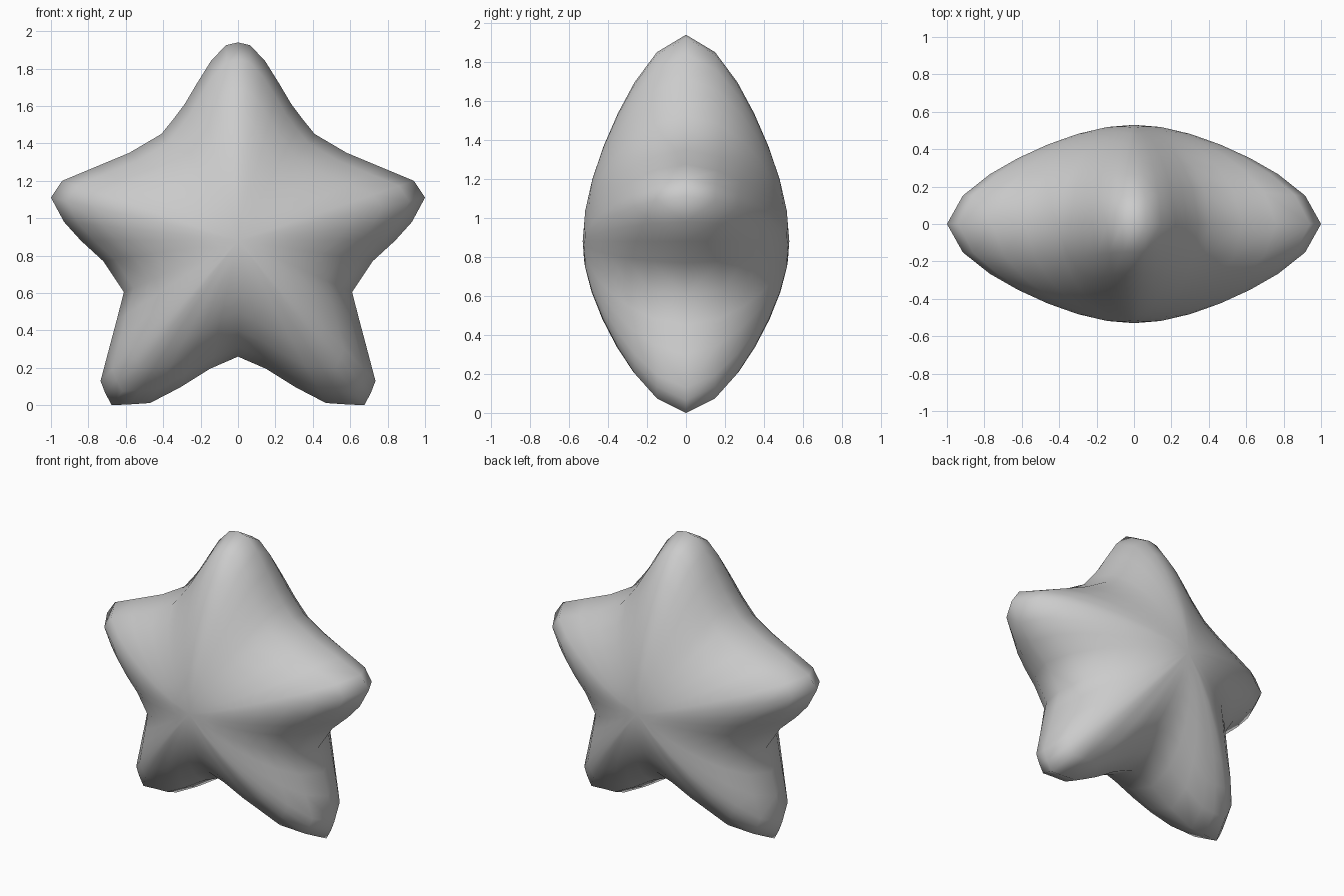
import bpy, bmesh, math

if "Cube" in bpy.data.objects:
    bpy.data.objects.remove(bpy.data.objects["Cube"])

CENTRE_Z = 0.88      # hub of the star
DEPTH = 0.53         # half thickness at the hub

# Right half of the star outline (x, z), from top tip to bottom notch
half = [(0, 1.94), (0.065, 1.925), (0.145, 1.84), (0.22, 1.72), (0.285, 1.61),
        (0.345, 1.53), (0.41, 1.45), (0.58, 1.35), (0.76, 1.275), (0.94, 1.2),
        (1.0, 1.11), (0.93, 0.98), (0.84, 0.88), (0.72, 0.77), (0.61, 0.605),
        (0.65, 0.45), (0.69, 0.30), (0.735, 0.13), (0.71, 0.065), (0.675, 0.0),
        (0.575, 0.005), (0.47, 0.012), (0.31, 0.095), (0.15, 0.195), (0, 0.26)]
outline = half + [(-x, z) for x, z in reversed(half[1:-1])]
rings = [0.15, 0.3, 0.46, 0.62, 0.77, 0.915]


def height(t, radius):
    """Puffed thickness: full in the notches, leaner along the arms."""
    w = min(1, max(0, (radius - 0.61) / 0.44))
    power = 0.55 * (1 - w) + (1.2 - 0.55 * t) * w
    return DEPTH * (1 - t * t) ** power


bm = bmesh.new()
n = len(outline)
rim = [bm.verts.new((x, 0, z)) for x, z in outline]

# Front and back cushions share the rim
for side in (-1, 1):
    hub = bm.verts.new((0, side * DEPTH, CENTRE_Z))
    loops = []
    for t in rings:
        loops.append([bm.verts.new((x * t,
                                    side * height(t, math.hypot(x, z - CENTRE_Z)),
                                    CENTRE_Z + (z - CENTRE_Z) * t))
                      for x, z in outline])
    loops.append(rim)
    for i in range(n):
        j = (i + 1) % n
        bm.faces.new((hub, loops[0][i], loops[0][j]))
        for a, b in zip(loops, loops[1:]):
            bm.faces.new((a[i], b[i], b[j], a[j]))

bmesh.ops.recalc_face_normals(bm, faces=bm.faces[:])
for f in bm.faces:
    f.smooth = True
mesh = bpy.data.meshes.new("puffy_star")
bm.to_mesh(mesh)
bm.free()
star = bpy.data.objects.new("puffy_star", mesh)
bpy.context.collection.objects.link(star)
